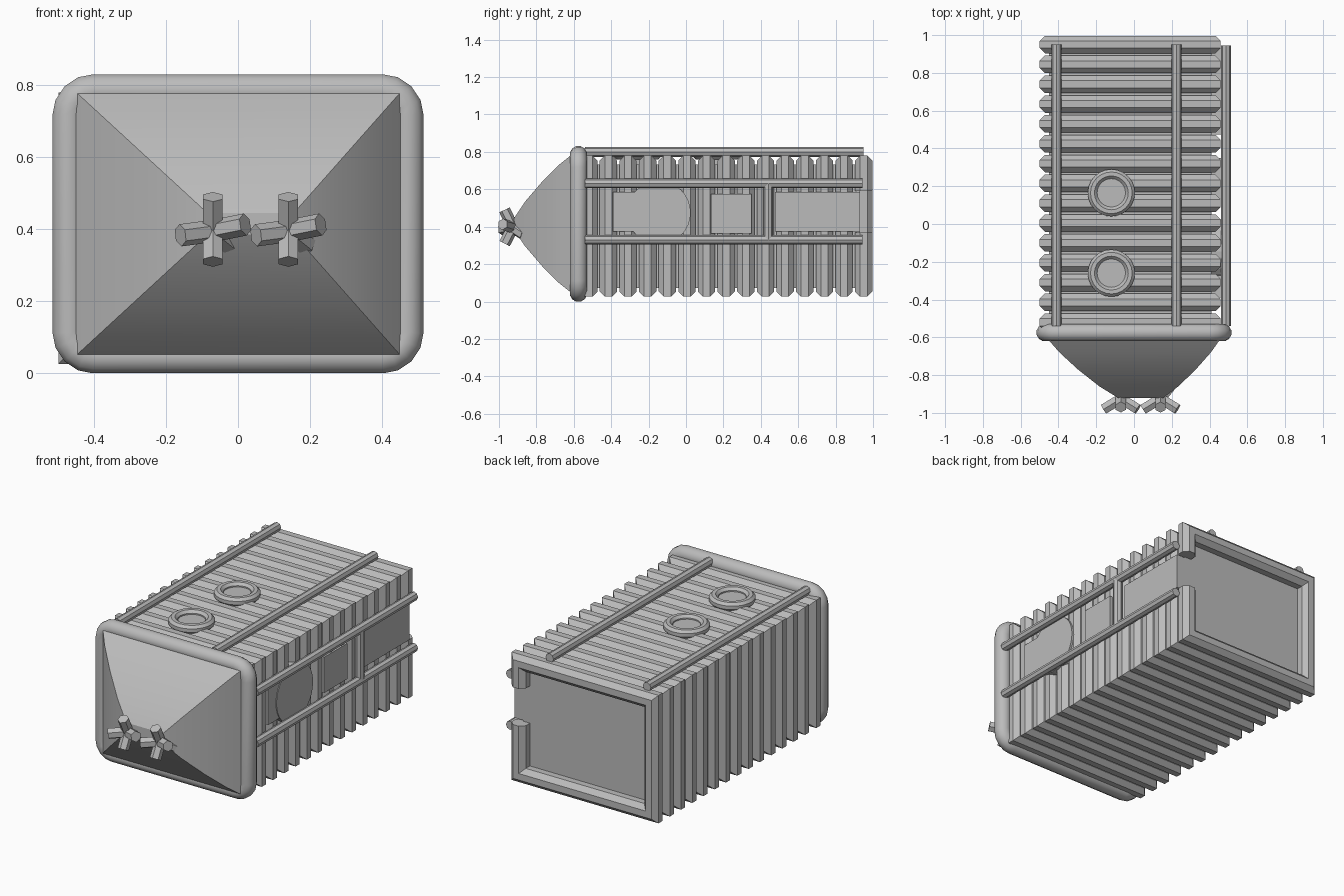
import bpy, bmesh, math
from mathutils import Vector

if "Cube" in bpy.data.objects:
    bpy.data.objects.remove(bpy.data.objects["Cube"])

grey = bpy.data.materials.new("plain_grey")
grey.use_nodes = True
grey.diffuse_color = (0.5, 0.5, 0.5, 1)
grey.node_tree.nodes["Principled BSDF"].inputs["Base Color"].default_value = (0.5, 0.5, 0.5, 1)


def finish(name, bm, smooth=None):
    bmesh.ops.recalc_face_normals(bm, faces=bm.faces)
    mesh = bpy.data.meshes.new(name)
    bm.to_mesh(mesh)
    bm.free()
    mesh.materials.append(grey)
    obj = bpy.data.objects.new(name, mesh)
    bpy.context.collection.objects.link(obj)
    if smooth:
        bpy.ops.object.select_all(action="DESELECT")
        obj.select_set(True)
        bpy.context.view_layer.objects.active = obj
        bpy.ops.object.shade_smooth_by_angle(angle=math.radians(smooth))
    return obj


def loft(bm, rings, closed=False):
    """Skin a list of vertex rings; cap both ends unless closed."""
    rings = [[bm.verts.new(p) for p in ring] for ring in rings]
    pairs = list(zip(rings, rings[1:]))
    if closed:
        pairs.append((rings[-1], rings[0]))
    for a, b in pairs:
        for i in range(len(a)):
            j = (i + 1) % len(a)
            bm.faces.new((a[i], a[j], b[j], b[i]))
    if not closed:
        bm.faces.new(rings[0])
        bm.faces.new(rings[-1])


def frame(name, path, y, r, sides, closed=True, smooth=None):
    """Sweep a round tube with mitred corners along an x-z path."""
    pts = [Vector(p) for p in path]
    n = len(pts)
    rings = []
    for i, p in enumerate(pts):
        before, after = pts[i - 1], pts[(i + 1) % n]
        if not closed and i == 0:
            before = p * 2 - after
        if not closed and i == n - 1:
            after = p * 2 - before
        d1, d2 = (p - before).normalized(), (after - p).normalized()
        n1, n2 = Vector((d1.y, -d1.x)), Vector((d2.y, -d2.x))
        m = (n1 + n2) / (1 + n1.dot(n2))
        ring = []
        for k in range(sides):
            a = 2 * math.pi * (k + 0.5) / sides
            q = p + m * r * math.cos(a)
            ring.append((q.x, y + r * math.sin(a), q.y))
        rings.append(ring)
    bm = bmesh.new()
    loft(bm, rings, closed)
    return finish(name, bm, smooth)


def box(name, lo, hi):
    bm = bmesh.new()
    bmesh.ops.create_cube(bm, size=1)
    for v in bm.verts:
        v.co = Vector([lo[i] + (v.co[i] + 0.5) * (hi[i] - lo[i]) for i in range(3)])
    return finish(name, bm)


def add_rod(bm, a, b, r, sides):
    a, b = Vector(a), Vector(b)
    d = b - a
    rot = d.to_track_quat("Z", "Y").to_matrix().to_4x4()
    rot.translation = (a + b) / 2
    bmesh.ops.create_cone(bm, cap_ends=True, segments=sides, radius1=r, radius2=r,
                          depth=d.length, matrix=rot)


def rod(name, a, b, r=0.026, sides=8):
    bm = bmesh.new()
    add_rod(bm, a, b, r, sides)
    return finish(name, bm)


# Hull core and the ribs around it
CX, CZ, HX, HZ = -0.02, 0.403, 0.433, 0.331
box("hull_core", (CX - 0.43, -0.57, CZ - 0.33), (CX + 0.43, 0.93, CZ + 0.33))
corners = [(CX + HX, CZ - HZ), (CX + HX, CZ + HZ), (CX - HX, CZ + HZ), (CX - HX, CZ - HZ)]
for i in range(1, 15):
    frame(f"rib_{i}", corners, 0.95 - 0.105 * i, 0.05, 8)

# Rear rib is interrupted beside the rear side panel
gap = [(CX + HX, 0.59)] + corners[1:] + [corners[0], (CX + HX, 0.37)]
frame("rear_rib", gap, 0.95, 0.05, 8, closed=False)

# Rounded front lip
lip = []
for k, (sx, sz) in enumerate([(1, 1), (-1, 1), (-1, -1), (1, -1)]):
    for s in range(5):
        a = math.pi / 2 * (k + s / 4)
        lip.append((sx * 0.40 + 0.07 * math.cos(a), 0.415 + sz * 0.30 + 0.07 * math.sin(a)))
frame("front_lip", lip, -0.575, 0.047, 12, smooth=40)

# Tapered nose, gently bulging towards a small flat tip
bm = bmesh.new()
rings = []
for y, h in [(-0.55, 0.375), (-0.605, 0.375), (-0.68, 0.315), (-0.77, 0.225),
             (-0.86, 0.12), (-0.92, 0.03)]:
    f = (h - 0.03) / 0.345
    w = 0.12 + 0.34 * f
    cx = 0.035 * (1 - f)
    rings.append([(cx + sx * w, y, 0.415 + sz * h)
                  for sx, sz in [(1, 1), (-1, 1), (-1, -1), (1, -1)]])
loft(bm, rings)
finish("nose", bm, 30)

# Thruster clusters of hexagonal arms
arms = [(0, -0.045, 0.095), (0, -0.045, -0.085), (-0.09, -0.055, -0.012),
        (0.09, -0.055, 0.018), (0.05, 0.06, -0.04)]
for side, x in (("right", -0.07), ("left", 0.14)):
    bm = bmesh.new()
    c = Vector((x, -0.925, 0.395))
    for arm in arms:
        add_rod(bm, c, c + Vector(arm), 0.031, 6)
    finish(f"{side}_thruster", bm)

# Rails on the roof and the left side
for i, x in enumerate((-0.41, 0.225)):
    rod(f"roof_rail_{i + 1}", (x, -0.54, 0.80), (x, 0.95, 0.80))
for label, z in (("lower", 0.33), ("upper", 0.632)):
    rod(f"{label}_side_rail", (0.487, -0.54, z), (0.487, 0.945, z))
rod("side_rail_post", (0.487, 0.44, 0.33), (0.487, 0.44, 0.632))

# Side panels and round hatch
box("front_side_panel", (0.40, -0.39, 0.375), (0.468, -0.14, 0.585))
box("middle_side_panel", (0.40, 0.135, 0.365), (0.468, 0.35, 0.575))
box("rear_side_panel", (0.40, 0.475, 0.375), (0.468, 0.93, 0.585))
rod("round_side_hatch", (0.40, -0.145, 0.475), (0.472, -0.145, 0.475), 0.17, 32)

# Roof portholes: ring and glass disc
for i, y in enumerate((0.165, -0.26)):
    bm = bmesh.new()
    rings = []
    for k in range(24):
        a = 2 * math.pi * k / 24
        ring = []
        for s in range(8):
            b = 2 * math.pi * (s + 0.5) / 8
            rad = 0.1 + 0.027 * math.cos(b)
            ring.append((-0.12 + rad * math.cos(a), y + rad * math.sin(a),
                         0.783 + 0.027 * math.sin(b)))
        rings.append(ring)
    loft(bm, rings, True)
    finish(f"porthole_ring_{i + 1}", bm, 30)
    rod(f"porthole_disc_{i + 1}", (-0.12, y, 0.73), (-0.12, y, 0.786), 0.09, 24)
